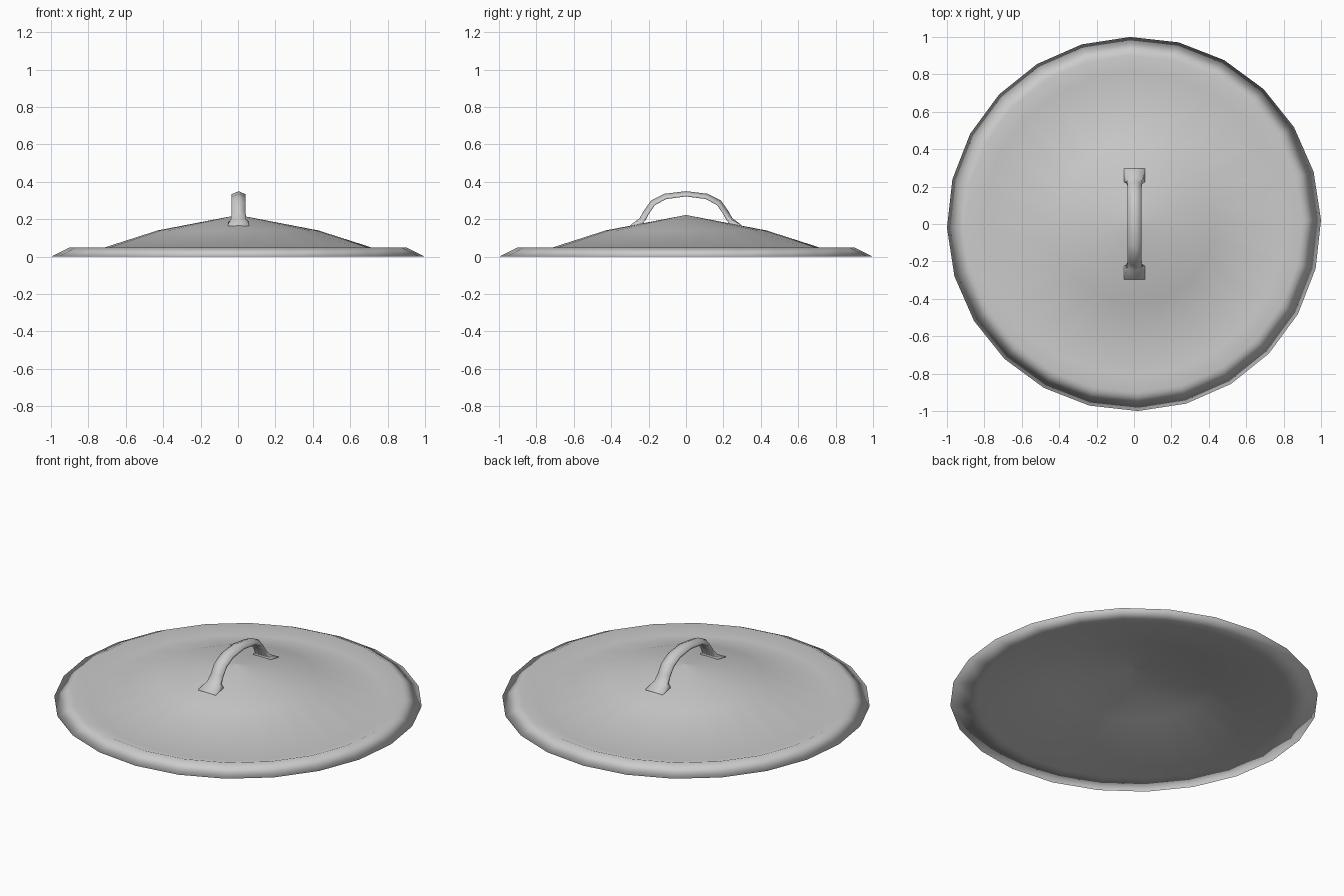
import bpy
import bmesh
from math import cos, sin, pi, radians
from mathutils import Vector

if "Cube" in bpy.data.objects:
    bpy.data.objects.remove(bpy.data.objects["Cube"], do_unlink=True)

steel = bpy.data.materials.new("grey_steel")
steel.use_nodes = True
GREY = (0.6, 0.6, 0.6, 1)
steel.diffuse_color = GREY
steel.node_tree.nodes["Principled BSDF"].inputs["Base Color"].default_value = GREY


def loft(name, rings):
    """Skin a list of closed rings and cap both ends."""
    bm = bmesh.new()
    loops = [[bm.verts.new(p) for p in ring] for ring in rings]
    for a, b in zip(loops, loops[1:]):
        n = len(a)
        for i in range(n):
            j = (i + 1) % n
            bm.faces.new((a[i], a[j], b[j], b[i]))
    bm.faces.new(loops[0])
    bm.faces.new(loops[-1])
    bmesh.ops.recalc_face_normals(bm, faces=bm.faces)
    mesh = bpy.data.meshes.new(name)
    bm.to_mesh(mesh)
    bm.free()
    mesh.materials.append(steel)
    mesh.shade_smooth()
    obj = bpy.data.objects.new(name, mesh)
    bpy.context.collection.objects.link(obj)
    return obj


def circle(r, z, sides=24, turn=radians(1.2)):
    angles = [turn + 2 * pi * i / sides for i in range(sides)]
    return [(r * cos(a), r * sin(a), z) for a in angles]


# Lid: thin hollow dome with a sloping rim and a wide shallow groove
profile = [(0.004, 0.2), (0.43, 0.12), (0.85, 0), (1, 0), (0.9, 0.05),
           (0.81, 0.018), (0.43, 0.14), (0.004, 0.222)]
loft("lid", [circle(r, z) for r, z in profile])


# Handle: arched bar, ridged on top, flaring into square feet
def section(y, z, angle, w, t, shoulder):
    out = Vector((0, sin(angle), cos(angle)))
    side = Vector((1, 0, 0))
    shape = [(0, 1), (1, shoulder), (1, -1), (-1, -1), (-1, shoulder)]
    return [Vector((0.003, y, z)) + side * (u * w) + out * (v * t) for u, v in shape]


# y, z, outward tilt in degrees, half width, half thickness, shoulder height
half = [(0.262, 0.165, 102, 0.057, 0.04, 1),
        (0.26, 0.178, 102, 0.057, 0.036, 1),
        (0.232, 0.2, 72, 0.04, 0.017, 0.4),
        (0.212, 0.237, 66, 0.038, 0.016, -0.2),
        (0.176, 0.288, 44, 0.038, 0.016, -0.2),
        (0.11, 0.322, 20, 0.038, 0.015, -0.2)]
path = half + [(0, 0.336, 0, 0.038, 0.014, -0.2)]
path += [(-y, z, -a, w, t, s) for y, z, a, w, t, s in reversed(half)]
loft("handle", [section(y, z, radians(a), w, t, s) for y, z, a, w, t, s in path])
